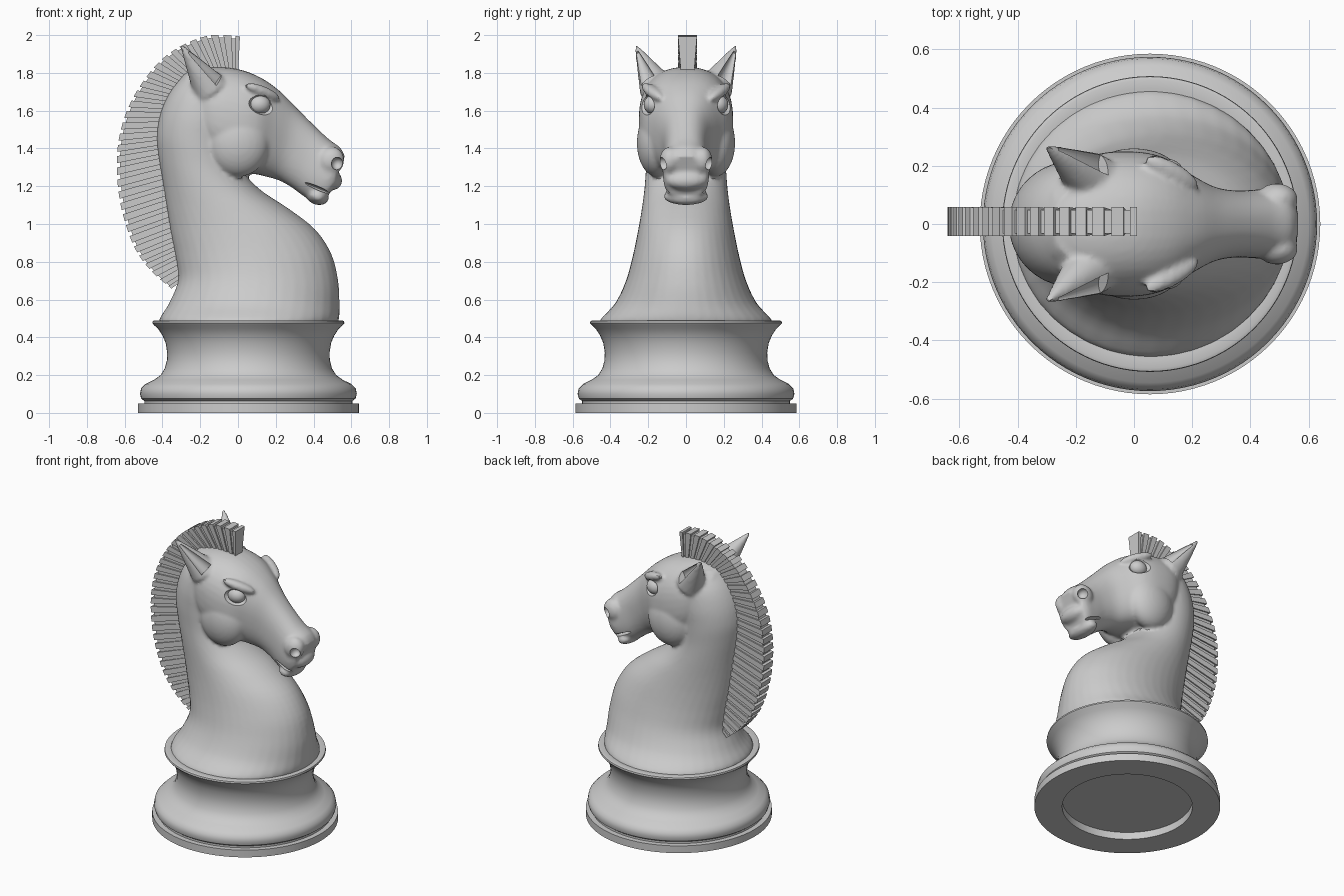
import bpy, bmesh, math
from mathutils import Vector, Matrix, Euler

if "Cube" in bpy.data.objects:
    bpy.data.objects.remove(bpy.data.objects["Cube"])


def finish(bm, name, angle=35):
    bmesh.ops.recalc_face_normals(bm, faces=bm.faces[:])
    me = bpy.data.meshes.new(name)
    bm.to_mesh(me)
    bm.free()
    ob = bpy.data.objects.new(name, me)
    bpy.context.collection.objects.link(ob)
    smooth(ob, angle)
    return ob


def smooth(ob, angle):
    bpy.ops.object.select_all(action='DESELECT')
    bpy.context.view_layer.objects.active = ob
    ob.select_set(True)
    bpy.ops.object.shade_smooth_by_angle(angle=math.radians(angle))


def spline(rows, t):
    """Catmull-Rom through rows of numbers, t from 0 to 1."""
    u = t * (len(rows) - 1)
    i = min(int(u), len(rows) - 2)
    f = u - i
    a, b, c, d = (rows[max(0, min(len(rows) - 1, i + k))] for k in (-1, 0, 1, 2))
    return [0.5 * (2 * q + (r - p) * f + (2 * p - 5 * q + 4 * r - s) * f * f
                   + (3 * q - p - 3 * r + s) * f ** 3) for p, q, r, s in zip(a, b, c, d)]


def loft(bm, rows, steps, power, sides=40):
    """Rows: x, z of one edge, x, z of the opposite edge, half width in y."""
    rings = []
    for k in range(steps + 1):
        x1, z1, x2, z2, w = spline(rows, k / steps)
        ring = []
        for j in range(sides):
            a = 2 * math.pi * j / sides
            c, s = (math.copysign(abs(v) ** power, v) for v in (math.cos(a), math.sin(a)))
            ring.append(bm.verts.new(((x1 + x2) / 2 + c * (x1 - x2) / 2, s * w,
                                      (z1 + z2) / 2 + c * (z1 - z2) / 2)))
        rings.append(ring)
    for r0, r1 in zip(rings, rings[1:]):
        for j in range(sides):
            n = (j + 1) % sides
            bm.faces.new((r0[j], r0[n], r1[n], r1[j]))
    bm.faces.new(rings[0][::-1])
    bm.faces.new(rings[-1])


def ball(bm, loc, size, rot=(0, 0, 0), sub=4):
    m = Matrix.LocRotScale(Vector(loc), Euler(rot), Vector(size))
    bmesh.ops.create_icosphere(bm, subdivisions=sub, radius=1, matrix=m)


def cone(bm, start, end, r):
    a, b = Vector(start), Vector(end)
    m = Matrix.LocRotScale((a + b) / 2, (b - a).to_track_quat('Z', 'Y'), None)
    bmesh.ops.create_cone(bm, cap_ends=True, segments=24, radius1=r, radius2=0.008,
                          depth=(b - a).length, matrix=m)


# Turned base with a recess underneath
profile = [(0, .05), (.41, .05), (.41, 0), (.585, 0), (.585, .05), (.55, .05), (.55, .063),
           (.567, .075), (.574, .10), (.568, .13), (.545, .153), (.50, .175), (.465, .20),
           (.443, .235), (.431, .28), (.43, .32), (.438, .37), (.455, .41), (.478, .445),
           (.50, .465), (.508, .475), (.506, .486), (.495, .49), (.465, .486), (0, .486)]
bm = bmesh.new()
vs = [bm.verts.new((r, 0, z)) for r, z in profile]
es = [bm.edges.new(p) for p in zip(vs, vs[1:])]
bmesh.ops.spin(bm, geom=vs + es, cent=(0, 0, 0), axis=(0, 0, 1), angle=2 * math.pi,
               steps=96, use_duplicate=False)
bmesh.ops.remove_doubles(bm, verts=bm.verts[:], dist=1e-4)
base = finish(bm, "base")
base.location.x = 0.055

# Neck and chest, front edge then back edge
neck = [(.47, .42, -.36, .42, .41), (.53, .48, -.42, .48, .46), (.537, .58, -.365, .58, .375),
        (.53, .70, -.318, .70, .318), (.495, .84, -.33, .82, .282), (.41, .97, -.355, .95, .255),
        (.27, 1.08, -.375, 1.07, .235), (.12, 1.18, -.395, 1.2, .22), (.03, 1.28, -.42, 1.35, .212),
        (0, 1.42, -.43, 1.47, .215), (0, 1.56, -.41, 1.59, .215), (-.03, 1.70, -.36, 1.70, .19),
        (-.1, 1.80, -.28, 1.80, .12)]
# Head from crown to muzzle, top edge then jaw edge
head = [(-.28, 1.80, -.25, 1.45, .16), (-.15, 1.83, -.14, 1.34, .235), (0, 1.82, -.02, 1.26, .25),
        (.12, 1.775, .08, 1.265, .23), (.22, 1.705, .15, 1.25, .175), (.31, 1.615, .22, 1.23, .13),
        (.40, 1.525, .29, 1.19, .115), (.48, 1.45, .36, 1.14, .118), (.54, 1.405, .43, 1.12, .122),
        (.566, 1.36, .47, 1.13, .11)]
bm = bmesh.new()
loft(bm, neck, 48, 1.0)
loft(bm, head, 36, 0.85)
ball(bm, (.42, 0, 1.147), (.062, .12, .045), (0, .3, 0))       # lower lip
ball(bm, (.485, 0, 1.235), (.068, .115, .055), (0, .3, 0))     # upper lip
cut = bmesh.new()
for s in (-1, 1):
    ball(bm, (0, s * .155, 1.43), (.165, .105, .18))                         # cheek
    ball(bm, (.13, s * .178, 1.70), (.11, .035, .03), (0, .35, -s * .5))     # brow
    ball(bm, (.20, s * .115, 1.53), (.17, .035, .03), (0, .6, -s * .3))      # cheekbone
    ball(bm, (.492, s * .085, 1.335), (.07, .055, .075), (0, .4, 0))         # nostril flare
    cone(bm, (-.15, s * .155, 1.72), (-.30, s * .265, 1.945), .095)          # ear
    ball(cut, (.135, s * .225, 1.632), (.085, .058, .055), (0, .25, -s * .4), 3)   # eye socket
    ball(cut, (.525, s * .125, 1.32), (.032, .04, .034), sub=3)              # nostril
    ball(cut, (.42, s * .13, 1.19), (.085, .06, .011), (0, .4, 0), 3)        # mouth corner
    cone(cut, (-.09, s * .215, 1.77), (-.262, s * .258, 1.91), .05)          # ear hollow

horse = finish(bm, "horse_head_and_neck")
cutter = finish(cut, "hollow_cutter")
cutter.hide_render = True

# Fuse the overlapping forms, soften, then carve the hollows
rm = horse.modifiers.new("fuse", 'REMESH')
rm.mode = 'VOXEL'
rm.voxel_size = 0.012
sm = horse.modifiers.new("soften", 'SMOOTH')
sm.factor = 0.5
sm.iterations = 4
bo = horse.modifiers.new("carve", 'BOOLEAN')
bo.operation = 'DIFFERENCE'
bo.solver = 'EXACT'
bo.object = cutter
bpy.ops.object.select_all(action='DESELECT')
bpy.context.view_layer.objects.active = horse
horse.select_set(True)
bpy.ops.object.convert(target='MESH')
bpy.data.objects.remove(cutter)
smooth(horse, 35)

# Eyes
for s, name in ((-1, "eye_right"), (1, "eye_left")):
    bm = bmesh.new()
    ball(bm, (.112, s * .172, 1.632), (.06, .052, .052), sub=3)
    finish(bm, name)

# Pleated mane: alternating raised and recessed slabs, outer edge then inner edge
mane = [(.01, 1.985, 0, 1.79), (-.14, 1.992, -.08, 1.80), (-.28, 1.945, -.17, 1.79),
        (-.40, 1.865, -.25, 1.76), (-.50, 1.745, -.31, 1.69), (-.575, 1.61, -.36, 1.60),
        (-.62, 1.46, -.39, 1.48), (-.632, 1.31, -.395, 1.36), (-.62, 1.15, -.38, 1.22),
        (-.585, 1.0, -.355, 1.08), (-.53, .86, -.33, .94), (-.45, .75, -.31, .82),
        (-.35, .66, -.295, .70)]
bm = bmesh.new()
count = 61
for k in range(count):
    raised = k % 2 == 0
    grow, wo, wi = (1.04, .05, .034) if raised else (.97, .04, .026)
    pad = 0.12 if raised else -0.12
    corners = []
    for t in ((k - pad) / count, (k + 1 + pad) / count):
        xo, zo, xi, zi = spline(mane, max(0, min(1, t)))
        xo, zo = xi + (xo - xi) * grow, zi + (zo - zi) * grow
        corners += [(xi, -wi, zi), (xo, -wo, zo), (xo, wo, zo), (xi, wi, zi)]
    v = [bm.verts.new((x, y + .008, z)) for x, y, z in corners]
    for f in ((0, 1, 2, 3), (7, 6, 5, 4), (0, 4, 5, 1), (1, 5, 6, 2), (2, 6, 7, 3), (3, 7, 4, 0)):
        bm.faces.new([v[i] for i in f])
finish(bm, "mane", 20)
